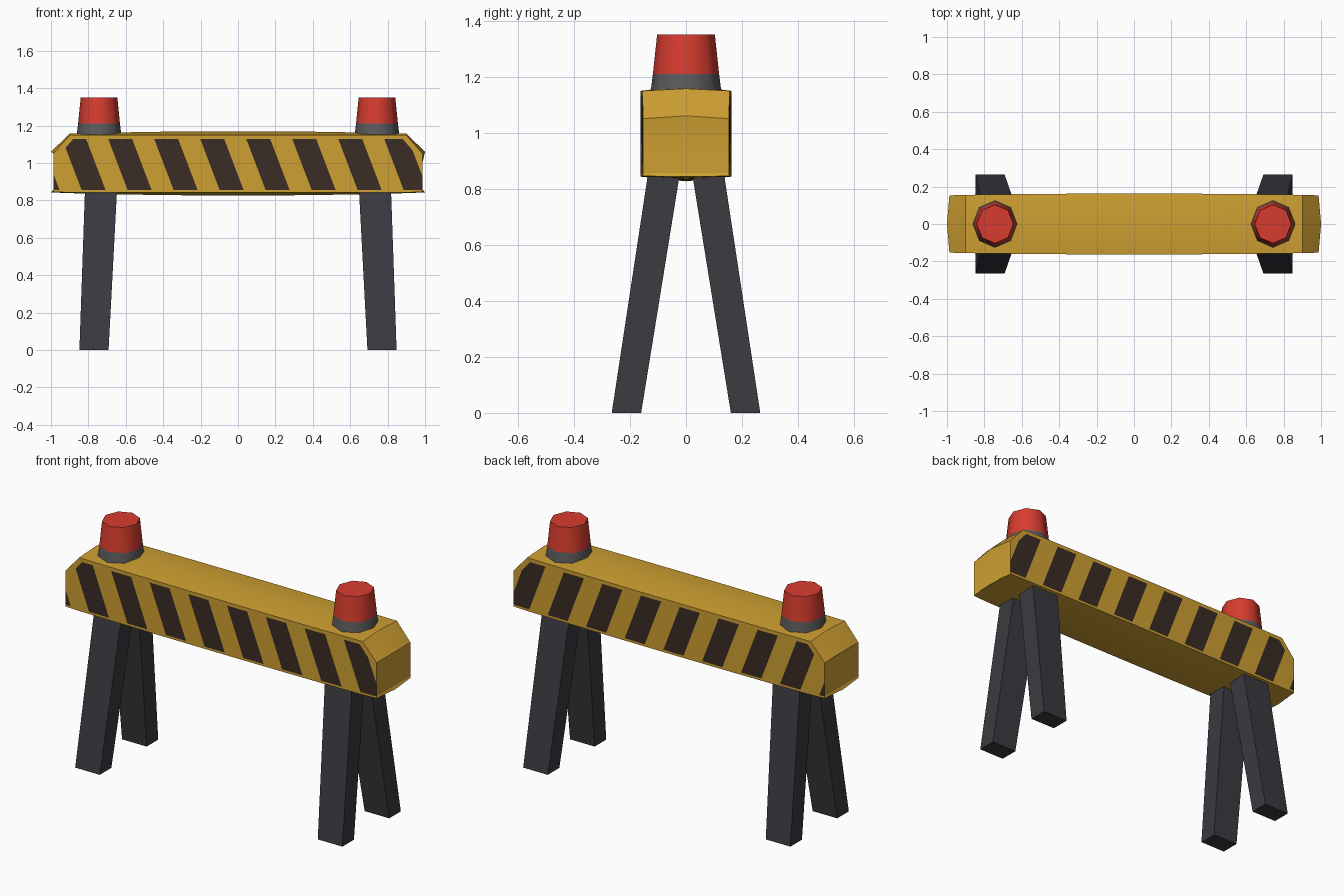
import bpy, bmesh, math
from mathutils import Vector

if "Cube" in bpy.data.objects:
    bpy.data.objects.remove(bpy.data.objects["Cube"])


def material(name, rgb):
    m = bpy.data.materials.new(name)
    m.diffuse_color = (*rgb, 1)
    m.use_nodes = True
    m.node_tree.nodes["Principled BSDF"].inputs["Base Color"].default_value = m.diffuse_color
    return m


yellow = material("warning_yellow", (0.62, 0.35, 0.032))
brown = material("stripe_brown", (0.042, 0.025, 0.018))
red = material("lamp_red", (0.68, 0.045, 0.028))
grey = material("collar_grey", (0.105, 0.105, 0.11))
dark = material("leg_charcoal", (0.042, 0.042, 0.052))


def finish(bm, name, mats, angle):
    bmesh.ops.recalc_face_normals(bm, faces=bm.faces)
    mesh = bpy.data.meshes.new(name)
    bm.to_mesh(mesh)
    bm.free()
    for m in mats:
        mesh.materials.append(m)
    for p in mesh.polygons:
        p.use_smooth = True
    mesh.set_sharp_from_angle(angle=math.radians(angle))
    obj = bpy.data.objects.new(name, mesh)
    bpy.context.collection.objects.link(obj)
    return obj


def loft(rings):
    """Skin a list of closed rings and cap both ends."""
    bm = bmesh.new()
    rows = [[bm.verts.new(p) for p in r] for r in rings]
    n = len(rows[0])
    for a, b in zip(rows, rows[1:]):
        for i in range(n):
            j = (i + 1) % n
            bm.faces.new((a[i], a[j], b[j], b[i]))
    bm.faces.new(rows[0])
    bm.faces.new(rows[-1])
    bmesh.ops.remove_doubles(bm, verts=bm.verts, dist=1e-4)
    bmesh.ops.dissolve_degenerate(bm, edges=bm.edges, dist=1e-5)
    return bm


# Beam: slightly bulging bar with chamfered upper ends
def section(x):
    w = 0.163 - 0.009 * x * x
    low, high = 0.826 + 0.016 * x * x, 1.17 - 0.016 * x * x
    return [(x, -w, 0.843), (x, 0, low), (x, w, 0.843), (x, w, 1.05),
            (x, w, 1.149), (x, 0, high), (x, -w, 1.149), (x, -w, 1.05)]


def end_section(s):
    e, w = 0.987 * s, 0.153
    return [(e, -w, 0.845), (s, 0, 0.843), (e, w, 0.845), (e, w, 1.05),
            (e, w, 1.05), (s, 0, 1.06), (e, -w, 1.05), (e, -w, 1.05)]


stations = (-0.9, -0.65, -0.4, -0.14, 0.14, 0.4, 0.65, 0.9)
beam = loft([end_section(-1)] + [section(x) for x in stations] + [end_section(1)])

# Slanted stripes: cut into the beam, then coloured by position
FIRST, PITCH, WIDTH, SLOPE, MID = -0.824, 0.246, 0.128, 0.38, 0.992
Z0, Z1 = 0.856, 1.129
CHAMFER, INSET = Vector((0.762, 0, 0.648)), 1.402


def cut(co, no):
    geom = beam.verts[:] + beam.edges[:] + beam.faces[:]
    bmesh.ops.bisect_plane(beam, geom=geom, plane_co=co, plane_no=no, dist=1e-5)


for k in range(-1, 9):
    for side in (-0.5, 0.5):
        cut((FIRST + k * PITCH + side * WIDTH, 0, MID), (1, 0, SLOPE))
for z in (Z0, Z1):
    cut((0, 0, z), (0, 0, 1))
for s in (-1, 1):
    n = Vector((CHAMFER.x * s, 0, CHAMFER.z))
    cut(n * INSET, n)

bmesh.ops.recalc_face_normals(beam, faces=beam.faces)
for f in beam.faces:
    c = f.calc_center_median()
    t = (c.x + SLOPE * (c.z - MID) - FIRST) / PITCH
    on_stripe = abs(t - round(t)) < WIDTH / PITCH / 2
    inside = Z0 < c.z < Z1 and abs(c.x) * CHAMFER.x + c.z * CHAMFER.z < INSET
    f.material_index = int(abs(f.normal.y) > 0.9 and on_stripe and inside)
finish(beam, "striped_beam", [yellow, brown], 20)

# Four splayed legs
for sx, side in ((-1, "left"), (1, "right")):
    for sy, end in ((-1, "front"), (1, "back")):
        def foot(x0, x1, y0, y1, z):
            return [(sx * x, sy * y, z) for x, y in
                    ((x0, y0), (x1, y0), (x1, y1), (x0, y1))]
        leg = loft([foot(0.692, 0.848, 0.16, 0.265, 0),
                    foot(0.645, 0.817, 0.016, 0.13, 0.89)])
        finish(leg, f"{end}_{side}_leg", [dark], 20)

# Two warning lamps: grey collar below a red tapered lens
def ring(cx, r, z, sides=8):
    return [(cx + 0.95 * r * math.cos(i * math.tau / sides),
             r * math.sin(i * math.tau / sides), z) for i in range(sides)]


for cx, side in ((-0.743, "left"), (0.743, "right")):
    finish(loft([ring(cx, 0.127, 1.14), ring(cx, 0.118, 1.21)]),
           f"{side}_lamp_collar", [grey], 50)
    finish(loft([ring(cx, 0.118, 1.21), ring(cx, 0.103, 1.35)]),
           f"{side}_lamp_lens", [red], 50)
